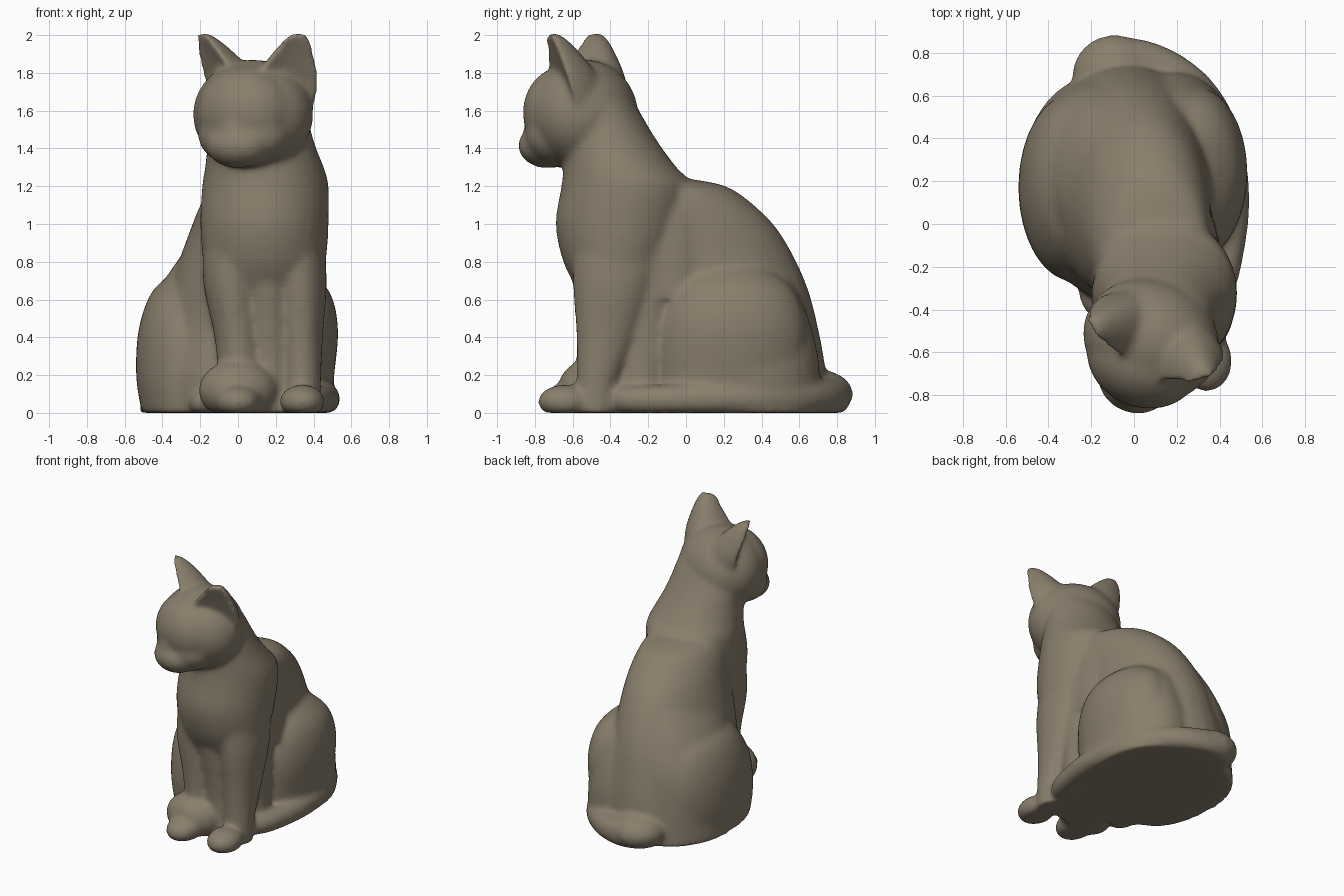
import bpy, bmesh, math
from mathutils import Vector, Matrix

if "Cube" in bpy.data.objects:
    bpy.data.objects.remove(bpy.data.objects["Cube"])

X, Y, Z = Vector((1, 0, 0)), Vector((0, 1, 0)), Vector((0, 0, 1))
SIDES = 32
bm = bmesh.new()


def smooth_stations(stations, steps=5):
    """Catmull-Rom interpolation of tuples of numbers."""
    pts = [stations[0]] + list(stations) + [stations[-1]]
    out = []
    for a, b, c, d in zip(pts, pts[1:], pts[2:], pts[3:]):
        for i in range(steps):
            t = i / steps
            out.append([0.5 * (2 * q + (r - p) * t + (2 * p - 5 * q + 4 * r - s) * t * t
                               + (3 * q - p - 3 * r + s) * t ** 3)
                        for p, q, r, s in zip(a, b, c, d)])
    return out + [list(stations[-1])]


def loft(rings, hollow=False):
    """Skin rings of (centre, u, v); hollow folds the +v side in to a cup."""
    loops = []
    for centre, u, v in rings:
        loop = []
        for i in range(SIDES):
            a = math.tau * i / SIDES
            s = math.sin(a)
            if hollow and s > 0:
                s *= -0.1
            loop.append(bm.verts.new(centre + u * math.cos(a) + v * s))
        loops.append(loop)
    for lo, hi in zip(loops, loops[1:]):
        for i in range(SIDES):
            j = (i + 1) % SIDES
            bm.faces.new((lo[i], lo[j], hi[j], hi[i]))
    bm.faces.new(loops[0][::-1])
    bm.faces.new(loops[-1])


def column(*slices):
    """Upright form from (z, cx, cy, rx, ry) slices."""
    loft([(Vector((cx, cy, z)), X * max(rx, .01), Y * max(ry, .01))
          for z, cx, cy, rx, ry in smooth_stations(slices)])


def ellipsoid(centre, radii, yaw=0.0):
    m = Matrix.LocRotScale(Vector(centre), Matrix.Rotation(yaw, 3, 'Z'), Vector(radii))
    bmesh.ops.create_uvsphere(bm, u_segments=32, v_segments=20, radius=1, matrix=m)


# Rear torso and back
column((0, -.03, .18, .46, .54), (.2, -.03, .18, .46, .56), (.45, -.01, .17, .42, .53),
       (.7, .01, .12, .36, .51), (.95, .05, .04, .31, .46), (1.1, .08, -.06, .28, .42),
       (1.2, .1, -.16, .24, .37), (1.24, .1, -.25, .16, .26))

# Rump sides that carry the haunches into the back, and the shoulder bridge
column((0, -.16, .25, .36, .45), (.45, -.14, .24, .35, .42), (.7, -.1, .21, .29, .38),
       (.9, -.05, .15, .2, .34))
column((0, .19, .29, .31, .42), (.3, .19, .29, .31, .41), (.58, .2, .27, .24, .35),
       (.75, .16, .25, .15, .27))
column((.6, .13, -.1, .27, .3), (.95, .12, -.1, .27, .3), (1.1, .12, -.11, .25, .27),
       (1.19, .12, -.14, .19, .2))

# Chest, neck and sloping nape
column((.5, .13, -.34, .2, .17), (.62, .13, -.35, .29, .21), (.8, .14, -.36, .325, .29),
       (1.0, .14, -.34, .34, .35), (1.2, .145, -.315, .335, .345), (1.3, .14, -.35, .315, .3),
       (1.4, .125, -.39, .29, .265), (1.5, .11, -.42, .275, .23), (1.65, .1, -.47, .25, .19),
       (1.8, .09, -.53, .2, .13))

# Front legs, paws and the recessed belly between them
column((0, .34, -.48, .1, .11), (.15, .34, -.47, .1, .11), (.4, .335, -.42, .115, .16),
       (.7, .32, -.38, .15, .22), (.95, .28, -.36, .17, .24))
column((0, .02, -.46, .12, .12), (.15, .02, -.46, .12, .12), (.4, 0, -.42, .125, .16),
       (.7, -.03, -.38, .155, .22), (.95, 0, -.36, .18, .24))
column((0, .17, -.39, .14, .17), (.3, .17, -.38, .14, .17), (.75, .15, -.38, .16, .23))
column((0, .13, -.25, .28, .2), (.4, .13, -.22, .27, .2), (.9, .14, -.2, .27, .22))
for x in (.0, .34):
    ellipsoid((x, -.64, .06), (.12, .145, .09))

# Haunches and the tucked hind foot
column((0, -.27, .16, .24, .42), (.2, -.28, .17, .26, .44), (.45, -.275, .18, .25, .42),
       (.65, -.24, .2, .21, .33), (.76, -.2, .22, .11, .18))
column((0, .27, .23, .22, .38), (.2, .28, .23, .23, .4), (.45, .285, .24, .245, .4),
       (.65, .27, .24, .21, .33), (.79, .22, .22, .11, .18))
ellipsoid((-.17, -.3, .05), (.09, .14, .08))

# Tail sweeping round the left side, its tip laid over the right paw
path = smooth_stations([(-.14, .55, .13, .12), (-.09, .74, .09, .12), (.1, .74, .08, .1),
                        (.29, .62, .08, .09), (.41, .42, .075, .085), (.455, .15, .075, .085),
                        (.44, -.1, .07, .08), (.38, -.32, .07, .075), (.2, -.46, .09, .08)])
rings = []
for i, (x, y, z, r) in enumerate(path):
    a, b = path[max(i - 1, 0)], path[min(i + 1, len(path) - 1)]
    side = Vector((b[1] - a[1], a[0] - b[0], 0)).normalized()
    rings.append((Vector((x, y, z)), side * r, Z * r))
loft(rings)
ellipsoid((-.09, .69, .1), (.2, .195, .13))
ellipsoid((0, -.52, .12), (.21, .16, .16))

# Head turned toward its right, with brow, cheeks and muzzle
yaw = -.38
turn = Matrix.Rotation(yaw, 3, 'Z')
ahead, left = turn @ -Y, turn @ X
head = Vector((.08, -.54, 1.58))
ellipsoid(head, (.325, .28, .29), yaw)
ellipsoid(head + ahead * .1 + Z * .01, (.27, .225, .25), yaw)
ellipsoid(head + ahead * .14 - Z * .11, (.25, .17, .17), yaw)
ellipsoid(head + ahead * .21 - Z * .1, (.12, .125, .17), yaw)
ellipsoid(head + ahead * .21 - Z * .165, (.175, .15, .12), yaw)

# Cupped ears opening forward and outward
for sign, base, tip in ((1, (.225, -.655, 1.64), (.33, -.735, 2.012)),
                        (-1, (-.05, -.52, 1.64), (-.21, -.49, 2.012))):
    out = (ahead + left * sign * .8).normalized()
    across = out.cross(Z)
    rings = []
    for t, w, d in smooth_stations([(0, .2, .25), (.35, .175, .23), (.7, .115, .16),
                                    (.92, .065, .095), (1, .035, .05)]):
        rings.append((Vector(base).lerp(Vector(tip), t), across * w, out * d))
    loft(rings, hollow=True)

# Flatten the underside and fuse everything into one smooth form
for v in bm.verts:
    v.co.z = max(v.co.z, 0)
bmesh.ops.recalc_face_normals(bm, faces=bm.faces)
mesh = bpy.data.meshes.new("seated_cat")
bm.to_mesh(mesh)
bm.free()
cat = bpy.data.objects.new("seated_cat", mesh)
bpy.context.collection.objects.link(cat)

clay = bpy.data.materials.new("warm_grey_clay")
clay.use_nodes = True
colour = (.25, .21, .15, 1)
clay.diffuse_color = colour
clay.node_tree.nodes["Principled BSDF"].inputs["Base Color"].default_value = colour
mesh.materials.append(clay)

remesh = cat.modifiers.new("fuse", 'REMESH')
remesh.mode = 'VOXEL'
remesh.voxel_size = .014
remesh.use_smooth_shade = True
soften = cat.modifiers.new("soften", 'SMOOTH')
soften.factor = .5
soften.iterations = 22
